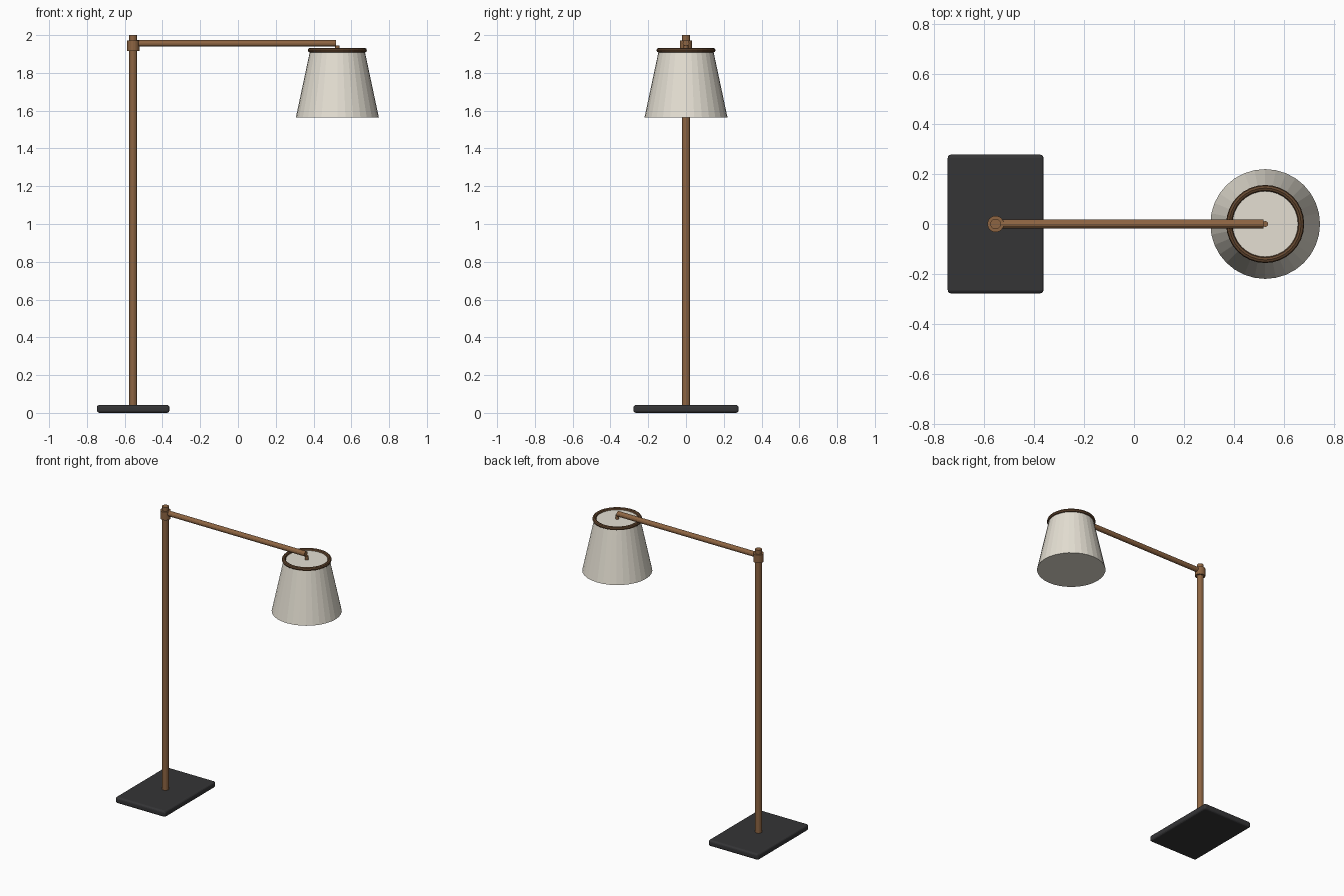
import bpy
from math import pi

if "Cube" in bpy.data.objects:
    bpy.data.objects.remove(bpy.data.objects["Cube"])

POLE_X, SHADE_X = -0.555, 0.526


def material(name, rgb):
    m = bpy.data.materials.new(name)
    m.diffuse_color = (*rgb, 1)
    m.use_nodes = True
    m.node_tree.nodes["Principled BSDF"].inputs["Base Color"].default_value = m.diffuse_color
    return m


wood = material("wood", (0.27, 0.13, 0.055))
dark_wood = material("dark_wood", (0.13, 0.065, 0.03))
black = material("black_metal", (0.035, 0.035, 0.037))
fabric = material("fabric", (0.78, 0.74, 0.65))


def finish(name, mat):
    o = bpy.context.object
    o.name = name
    o.data.materials.append(mat)
    return o


def cone(name, x, z0, z1, r0, r1, sides, mat):
    bpy.ops.mesh.primitive_cone_add(vertices=sides, radius1=r0, radius2=r1,
                                    depth=z1 - z0, location=(x, 0, (z0 + z1) / 2))
    return finish(name, mat)


# Base plate with rounded edges
bpy.ops.mesh.primitive_cube_add(size=1, location=(POLE_X, 0, 0.021))
base = finish("base", black)
base.scale = (0.384, 0.556, 0.042)
bpy.ops.object.transform_apply(location=False, rotation=False, scale=True)
bevel = base.modifiers.new("Bevel", "BEVEL")
bevel.width = 0.013
bevel.segments = 3

# Upright pole and the collar that holds the arm
cone("pole", POLE_X, 0.035, 2.0, 0.021, 0.021, 16, wood)
cone("collar", POLE_X, 1.916, 1.972, 0.033, 0.033, 16, wood)

# Horizontal arm
bpy.ops.mesh.primitive_cylinder_add(vertices=12, radius=0.0175, depth=0.52 - POLE_X,
                                    location=((0.52 + POLE_X) / 2, 0, 1.956),
                                    rotation=(0, pi / 2, 0))
finish("arm", wood)

# Hanger from the arm end to the shade
cone("hanger", SHADE_X, 1.90, 1.945, 0.012, 0.012, 12, wood)

# Closed tapered shade and its top ring
cone("shade", SHADE_X, 1.563, 1.92, 0.22, 0.144, 32, fabric)
bpy.ops.mesh.primitive_torus_add(major_segments=32, minor_segments=8, major_radius=0.144,
                                 minor_radius=0.0125, location=(SHADE_X, 0, 1.92))
finish("shade_ring", dark_wood)
